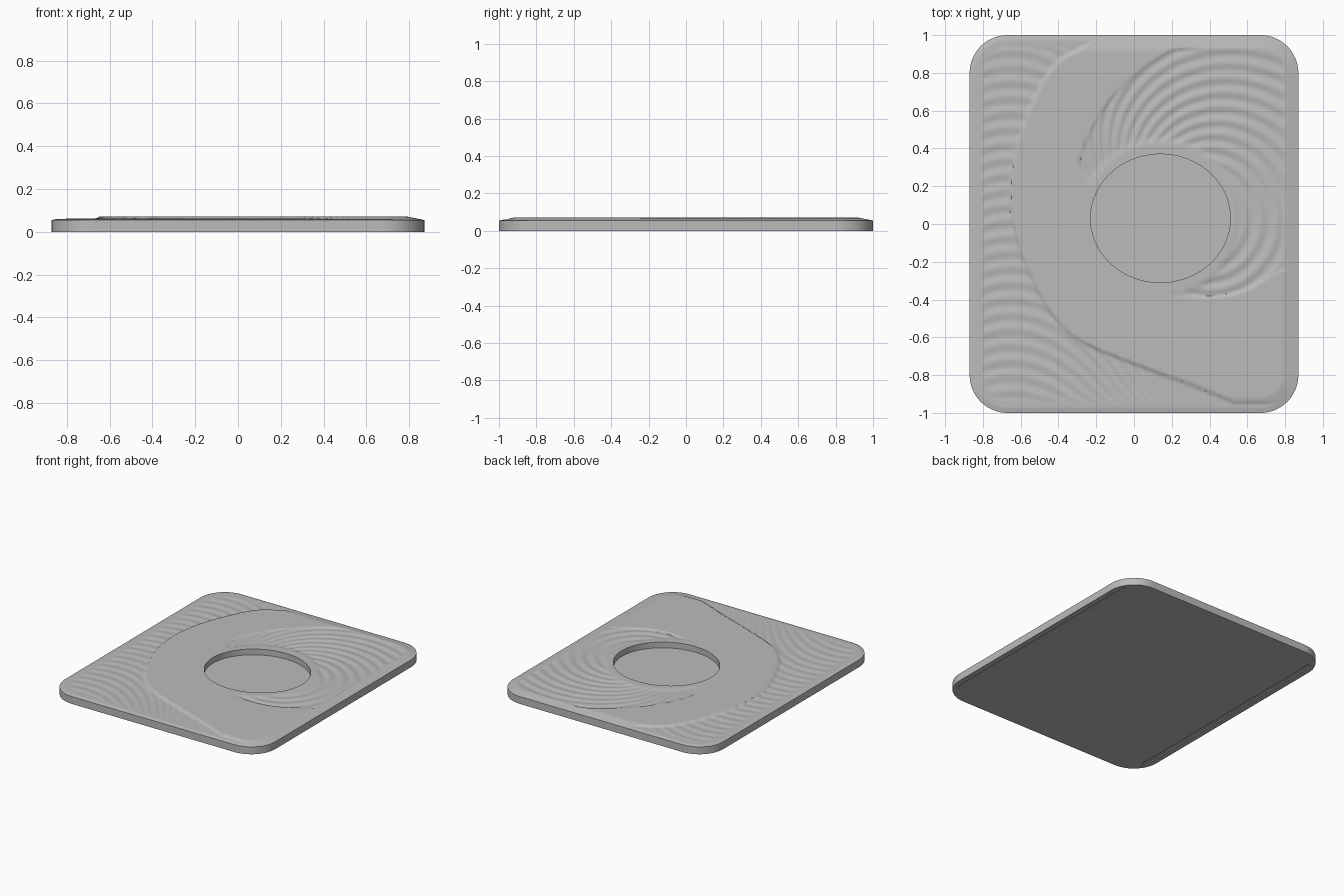
import bpy, bmesh, math
from mathutils import Matrix, Vector

if "Cube" in bpy.data.objects:
    bpy.data.objects.remove(bpy.data.objects["Cube"])

HALF_X, HALF_Y, CORNER = 0.87, 1.0, 0.2
TOP = 0.071
HOLE = Vector((0.14, 0.03))

grey = bpy.data.materials.new("plain grey")
grey.use_nodes = True
colour = (0.5, 0.5, 0.5, 1)
grey.diffuse_color = colour
grey.node_tree.nodes["Principled BSDF"].inputs["Base Color"].default_value = colour

# Left edge of the raised swirl: (y, x) pairs
SWIRL = [(-0.94, 0.52), (-0.85, 0.3), (-0.74, 0), (-0.62, -0.28), (-0.47, -0.44),
         (-0.2, -0.58), (0, -0.64), (0.2, -0.655), (0.42, -0.62), (0.68, -0.52),
         (0.86, -0.4), (0.96, -0.22)]
# Outer edge of the rippled pocket around the hole: (angle, radius) pairs
POCKET = [(-95, 0.37), (-64, 0.467), (-42, 0.58), (-24, 0.69), (-10, 0.9), (50, 1.3),
          (76, 1.0), (93, 0.83), (111, 0.695), (128, 0.595), (150, 0.49), (156, 0.37)]


def tangent(points, i):
    a, b = points[max(i - 1, 0)], points[min(i + 1, len(points) - 1)]
    return (b[1] - a[1]) / (b[0] - a[0])


def curve(points, t):
    """Smooth value and slope through a list of points."""
    t = min(max(t, points[0][0]), points[-1][0])
    i = next(k for k in range(len(points) - 1) if t <= points[k + 1][0])
    (a, p), (b, q) = points[i], points[i + 1]
    h = b - a
    s = (t - a) / h
    m, n = tangent(points, i) * h, tangent(points, i + 1) * h
    c, d = 3 * (q - p) - 2 * m - n, 2 * (p - q) + m + n
    return p + s * (m + s * (c + s * d)), (m + s * (2 * c + 3 * s * d)) / h


def step(lo, hi, t):
    t = min(max((t - lo) / (hi - lo), 0), 1)
    return t * t * (3 - 2 * t)


def mix(a, b, t):
    return a + (b - a) * t


def edge_distance(x, y):
    """Distance inwards from the rounded outline."""
    px, py = abs(x) - HALF_X + CORNER, abs(y) - HALF_Y + CORNER
    outside = math.hypot(max(px, 0), max(py, 0)) + min(max(px, py), 0)
    return max(CORNER - outside, 0)


def height(x, y):
    inset = edge_distance(x, y)
    inner = step(0.06, 0.085, inset)
    # Rippled ground on the left
    ripple = math.sin(2 * math.pi * (y + 1.2 * (x + 0.65) ** 2) / 0.082)
    z = 0.0605 + 0.0022 * ripple * inner
    # Raised swirl
    left, slope = curve(SWIRL, y)
    across = (x - left) / math.hypot(1, slope)
    inside = step(-0.008, 0.008, across) * step(-0.955, -0.935, y)
    z = mix(z, TOP, inside)
    # Rippled pocket beside the hole
    dx, dy = x - HOLE.x, y - HOLE.y
    r, angle = math.hypot(dx, dy), math.atan2(dy, dx)
    degrees = math.degrees(angle)
    if -95 < degrees < 156:
        outer = curve(POCKET, degrees)[0]
        amount = step(-0.008, 0.012, outer - r) * step(0.39, 0.44, r)
        ripple = math.sin(2 * math.pi * (r + 0.17 * angle * angle) / 0.085)
        z = mix(z, 0.0655 + 0.003 * ripple, amount * inner)
    # Sloping border
    return min(z, 0.055 + 0.2 * inset)


def make_object(name, bm):
    mesh = bpy.data.meshes.new(name)
    bmesh.ops.recalc_face_normals(bm, faces=bm.faces)
    bm.to_mesh(mesh)
    bm.free()
    mesh.materials.append(grey)
    obj = bpy.data.objects.new(name, mesh)
    bpy.context.collection.objects.link(obj)
    return obj


# Tray: a relief grid whose rows follow the rounded outline, closed by walls and a base
straight = HALF_Y - CORNER
bend = [straight + CORNER * math.sin(math.pi / 2 * k / 24) for k in range(1, 25)]
rows = [-y for y in reversed(bend)]
rows += [mix(-straight, straight, k / 160) for k in range(161)] + bend
COLS = 180
bm = bmesh.new()
grid = []
for y in rows:
    over = max(abs(y) - straight, 0)
    half = HALF_X - CORNER + math.sqrt(max(CORNER ** 2 - over ** 2, 0))
    xs = [half * (2 * c / COLS - 1) for c in range(COLS + 1)]
    grid.append([bm.verts.new((x, y, height(x, y))) for x in xs])
for low, high in zip(grid, grid[1:]):
    for c in range(COLS):
        bm.faces.new((low[c], low[c + 1], high[c + 1], high[c]))
rim = [e for e in bm.edges if e.is_boundary]
walls = bmesh.ops.extrude_edge_only(bm, edges=rim)["geom"]
for v in walls:
    if isinstance(v, bmesh.types.BMVert):
        v.co.z = 0
base = [e for e in walls if isinstance(e, bmesh.types.BMEdge) and e.is_boundary]
bmesh.ops.contextual_create(bm, geom=base)
tray = make_object("tray", bm)


def carve(name, bm):
    """Cut a helper solid out of the tray."""
    cutter = make_object(name, bm)
    cutter.hide_render = True
    mod = tray.modifiers.new(name, 'BOOLEAN')
    mod.operation, mod.solver, mod.object = 'DIFFERENCE', 'EXACT', cutter
    bpy.context.view_layer.objects.active = tray
    bpy.ops.object.modifier_apply(modifier=name)
    bpy.data.objects.remove(cutter)


# Oval recess
bm = bmesh.new()
bmesh.ops.create_cone(bm, cap_ends=True, segments=96, radius1=1, radius2=1, depth=0.1,
                      matrix=Matrix.Translation((HOLE.x, HOLE.y, 0.078))
                      @ Matrix.Diagonal((0.37, 0.34, 1, 1)))
carve("oval_recess", bm)

# Shallow grooves under the long sides
bm = bmesh.new()
for side in (-1, 1):
    bmesh.ops.create_cube(bm, size=1, matrix=Matrix.Translation((side * 0.815, 0, 0))
                          @ Matrix.Diagonal((0.03, 1.76, 0.016, 1)))
carve("base_grooves", bm)

# Smooth relief with crisp edges
bpy.ops.object.select_all(action='DESELECT')
tray.select_set(True)
bpy.context.view_layer.objects.active = tray
bpy.ops.object.shade_smooth_by_angle(angle=math.radians(35))
